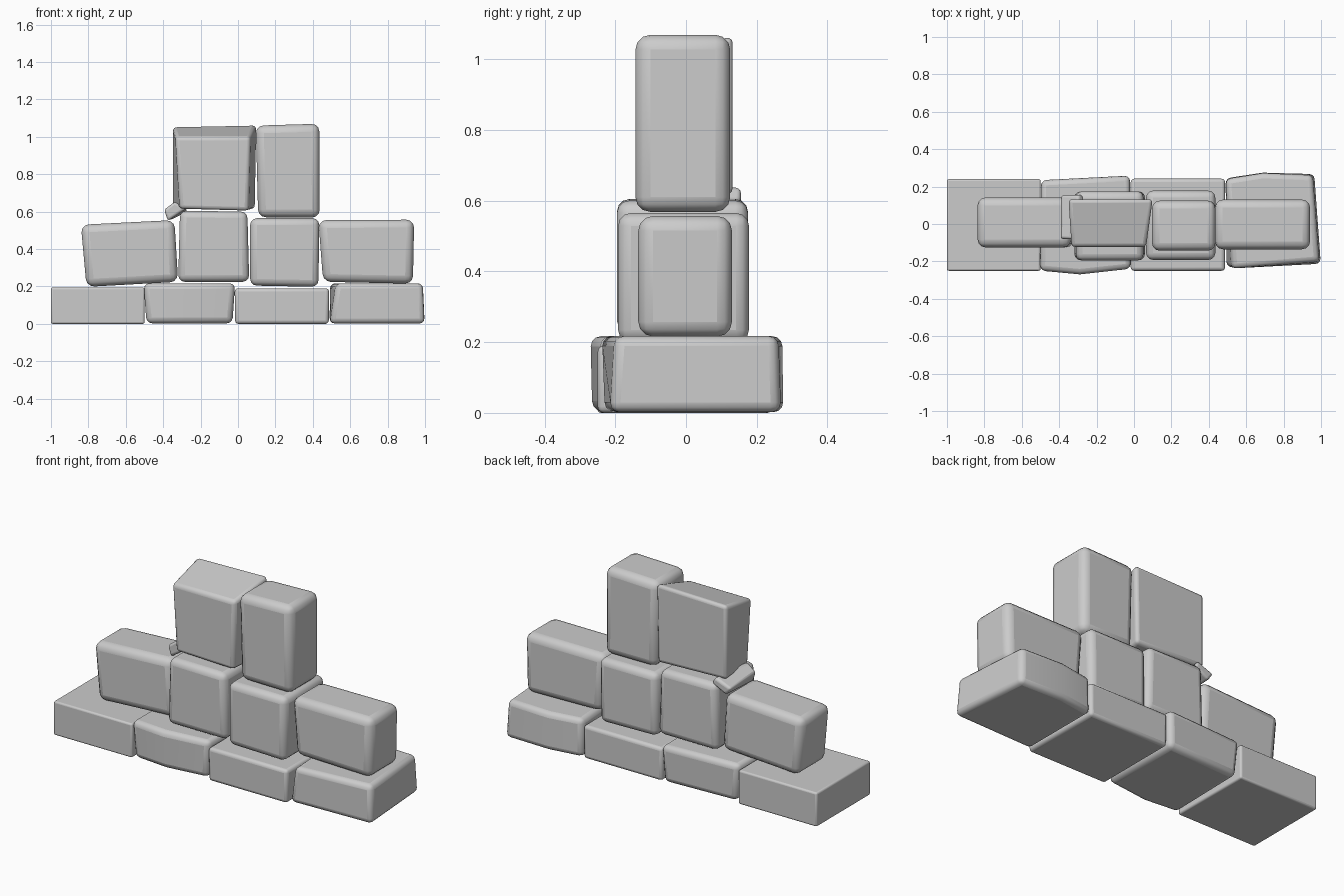
import bpy, bmesh, math

if "Cube" in bpy.data.objects:
    bpy.data.objects.remove(bpy.data.objects["Cube"])


def stone(name, ring_a, ring_b, width, segs=3):
    """Block bridged between two matching outlines, with softened edges."""
    bm = bmesh.new()
    a = [bm.verts.new(p) for p in ring_a]
    b = [bm.verts.new(p) for p in ring_b]
    n = len(a)
    bm.faces.new(a)
    bm.faces.new(b[::-1])
    for i in range(n):
        j = (i + 1) % n
        bm.faces.new((a[j], a[i], b[i], b[j]))
    bmesh.ops.recalc_face_normals(bm, faces=bm.faces)
    mesh = bpy.data.meshes.new(name)
    bm.to_mesh(mesh)
    bm.free()
    ob = bpy.data.objects.new(name, mesh)
    bpy.context.collection.objects.link(ob)
    bev = ob.modifiers.new("worn_edges", 'BEVEL')
    bev.width = width
    bev.segments = segs
    bev.limit_method = 'ANGLE'
    bev.angle_limit = math.radians(35)
    bpy.ops.object.select_all(action='DESELECT')
    ob.select_set(True)
    bpy.context.view_layer.objects.active = ob
    bpy.ops.object.shade_smooth_by_angle(angle=math.radians(40))
    return ob


def front_stone(name, front, y0, y1, width, back=None):
    """Stone from an x-z outline running from y0 to y1."""
    return stone(name, [(x, y0, z) for x, z in front],
                 [(x, y1, z) for x, z in back or front], width)


def plan_stone(name, plan, z0, z1, width, top=None):
    """Stone from an x-y outline running from z0 to z1."""
    return stone(name, [(x, y, z0) for x, y in plan],
                 [(x, y, z1) for x, y in top or plan], width)


# Bottom course
front_stone("base_stone_1", [(-1, 0), (-.5, 0), (-.5, .195), (-1, .195)], -.25, .24, .01)
plan_stone("base_stone_2",
           [(-.49, -.245), (-.28, -.265), (-.03, -.235), (-.03, .25), (-.48, .23)], .003, .217, .03,
           [(-.505, -.25), (-.29, -.27), (-.015, -.24), (-.02, .26), (-.5, .235)])
front_stone("base_stone_3", [(-.015, 0), (.485, 0), (.487, .19), (-.018, .19)], -.25, .242, .018)
plan_stone("base_stone_4",
           [(.49, -.23), (1.0, -.215), (.965, .268), (.69, .275), (.49, .245)], .002, .217, .028,
           [(.525, -.24), (.99, -.2), (.955, .26), (.69, .272), (.49, .24)])

# Middle course
front_stone("middle_stone_1",
            [(-.81, .198), (-.32, .225), (-.34, .555), (-.84, .53)], -.125, .142, .042)
front_stone("middle_stone_2",
            [(-.32, .225), (.06, .225), (.05, .6), (-.31, .605)], -.195, .175, .035)
front_stone("middle_stone_3",
            [(.065, .205), (.43, .198), (.435, .565), (.065, .565)], -.192, .178, .036)
front_stone("middle_stone_4",
            [(.455, .225), (.935, .215), (.942, .557), (.43, .555)], -.135, .13, .042)

# Top course
front_stone("top_stone_1",
            [(-.31, .615), (.055, .605), (.065, 1.0), (-.335, 1.0)], -.123, .132, .02,
            [(-.35, .63), (-.27, .61), (.092, .615), (.1, 1.06), (-.1, 1.065), (-.345, 1.05), (-.385, .73)][0:1]
            + [(.092, .615), (.1, 1.065), (-.35, 1.055)])
front_stone("top_stone_2",
            [(.108, .57), (.437, .568), (.435, 1.07), (.095, 1.06)], -.143, .125, .042)

# Small wedge stone under the left top stone
front_stone("wedge_stone",
            [(-.375, .55), (-.28, .615), (-.34, .655), (-.395, .61)], -.08, .155, .014,
            [(-.36, .555), (-.27, .6), (-.29, .64), (-.395, .6)])
